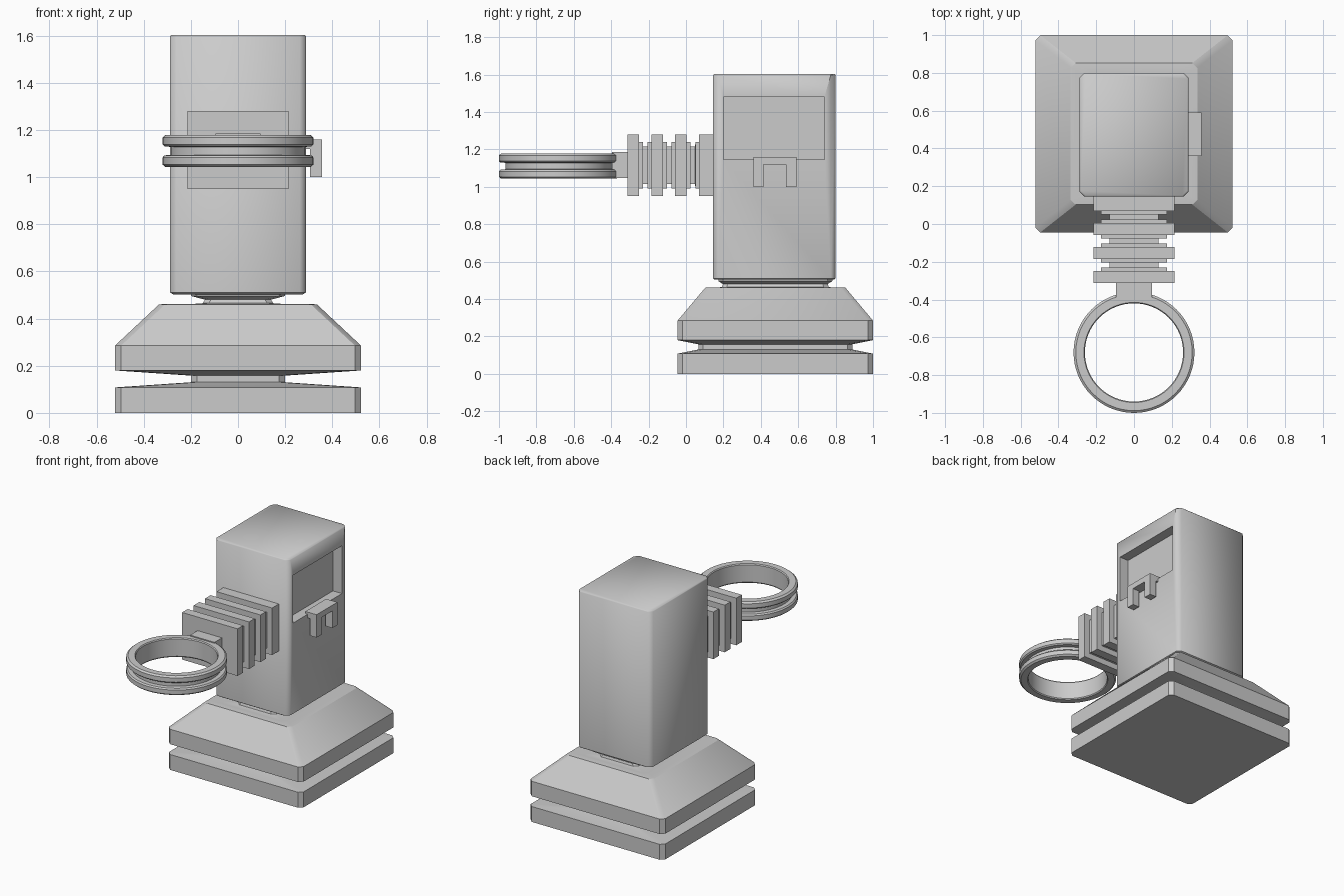
import bpy, bmesh, math
from mathutils import Vector

if "Cube" in bpy.data.objects:
    bpy.data.objects.remove(bpy.data.objects["Cube"])


def finish(name, bm, smooth=True):
    bmesh.ops.recalc_face_normals(bm, faces=bm.faces)
    mesh = bpy.data.meshes.new(name)
    bm.to_mesh(mesh)
    bm.free()
    obj = bpy.data.objects.new(name, mesh)
    bpy.context.collection.objects.link(obj)
    if smooth:
        bpy.ops.object.select_all(action='DESELECT')
        obj.select_set(True)
        bpy.context.view_layer.objects.active = obj
        bpy.ops.object.shade_smooth_by_angle(angle=math.radians(46 if name == "body" else 30))
    return obj


def skin(name, rings, closed=False, smooth=True):
    """Join equal-sized loops of points into one surface."""
    bm = bmesh.new()
    loops = [[bm.verts.new(p) for p in r] for r in rings]
    n = len(loops[0])
    pairs = list(zip(loops, loops[1:]))
    if closed:
        pairs.append((loops[-1], loops[0]))
    else:
        bm.faces.new(loops[0])
        bm.faces.new(loops[-1])
    for a, b in pairs:
        for i in range(n):
            j = (i + 1) % n
            bm.faces.new((a[i], a[j], b[j], b[i]))
    return finish(name, bm, smooth)


def octagon(hx, hy, z, cy, c):
    """Rectangle with clipped corners."""
    return [Vector((x, y + cy, z)) for x, y in (
        (hx - c, -hy), (hx, -hy + c), (hx, hy - c), (hx - c, hy),
        (-hx + c, hy), (-hx, hy - c), (-hx, -hy + c), (-hx + c, -hy))]


def box(name, x, y, z):
    return skin(name, [[(a, b, h) for a, b in (
        (x[0], y[0]), (x[1], y[0]), (x[1], y[1]), (x[0], y[1]))] for h in z], smooth=False)


# Stepped base: two slabs, a groove between them and a sloped top with a neck
base = [(.522, .522, 0), (.522, .522, .108), (.2, .412, .13), (.2, .412, .158),
        (.522, .522, .18), (.522, .522, .285), (.335, .375, .46), (.305, .362, .462),
        (.25, .32, .458), (.15, .285, .465), (.14, .28, .48), (.2, .305, .496), (.2, .305, .52)]
skin("base", [octagon(hx, hy, z, .4775, .026) for hx, hy, z in base])

# Upright body with rounded vertical corners
body = skin("body", [octagon(hx, hy, z, .4725, .026) for hx, hy, z in
                     ((.275, .318, .503), (.288, .3275, .51), (.288, .3275, 1.597), (.282, .322, 1.603))])

# Recessed window on the right side
cutter = box("window_cutter", (.218, .4), (.2, .74), (1.145, 1.48))
cutter.hide_render = True
mod = body.modifiers.new("window", 'BOOLEAN')
mod.operation = 'DIFFERENCE'
mod.solver = 'EXACT'
mod.object = cutter
bpy.ops.object.select_all(action='DESELECT')
body.select_set(True)
bpy.context.view_layer.objects.active = body
bpy.ops.object.modifier_apply(modifier=mod.name)
bpy.data.objects.remove(cutter)

# Hook below the window: crossbar and two legs
u = [(.36, 1.0), (.415, 1.0), (.415, 1.12), (.535, 1.12), (.535, 1.0), (.59, 1.0), (.59, 1.16), (.36, 1.16)]
skin("hook", [[(x, y, z) for y, z in u] for x in (.305, .357)], smooth=False)
box("hook_mount", (.27, .31), (.36, .59), (1.12, 1.16))

# Bellows arm: wide plates with stepped necks between them
steps = []
for i, (front, back) in enumerate(((-.312, -.25), (-.185, -.122), (-.058, .004), (.07, .16))):
    if i:
        steps += [(.175, .125, front - .02), (.175, .125, front)]
    steps += [(.215, .165, front), (.215, .165, back)]
    if i < 3:
        steps += [(.175, .125, back), (.175, .125, back + .02),
                  (.13, .1, back + .02), (.13, .1, back + .045)]
skin("bellows_arm", [[(-a, y, 1.115 - b), (a, y, 1.115 - b), (a, y, 1.115 + b), (-a, y, 1.115 + b)]
                     for a, b, y in steps], smooth=False)

# Link between arm and ring
box("ring_link", (-.095, .095), (-.395, -.3), (1.048, 1.185))

# Grooved ring
profile = [(.26, 1.05), (.265, 1.043), (.308, 1.043), (.32, 1.053), (.32, 1.083), (.312, 1.092),
           (.285, 1.094), (.285, 1.128), (.312, 1.13), (.32, 1.138), (.32, 1.168), (.308, 1.178),
           (.265, 1.178), (.26, 1.171)]
N = 64
skin("ring", [[(r * math.cos(t), r * math.sin(t) - .68, z) for r, z in profile]
              for t in (2 * math.pi * k / N for k in range(N))], closed=True)
